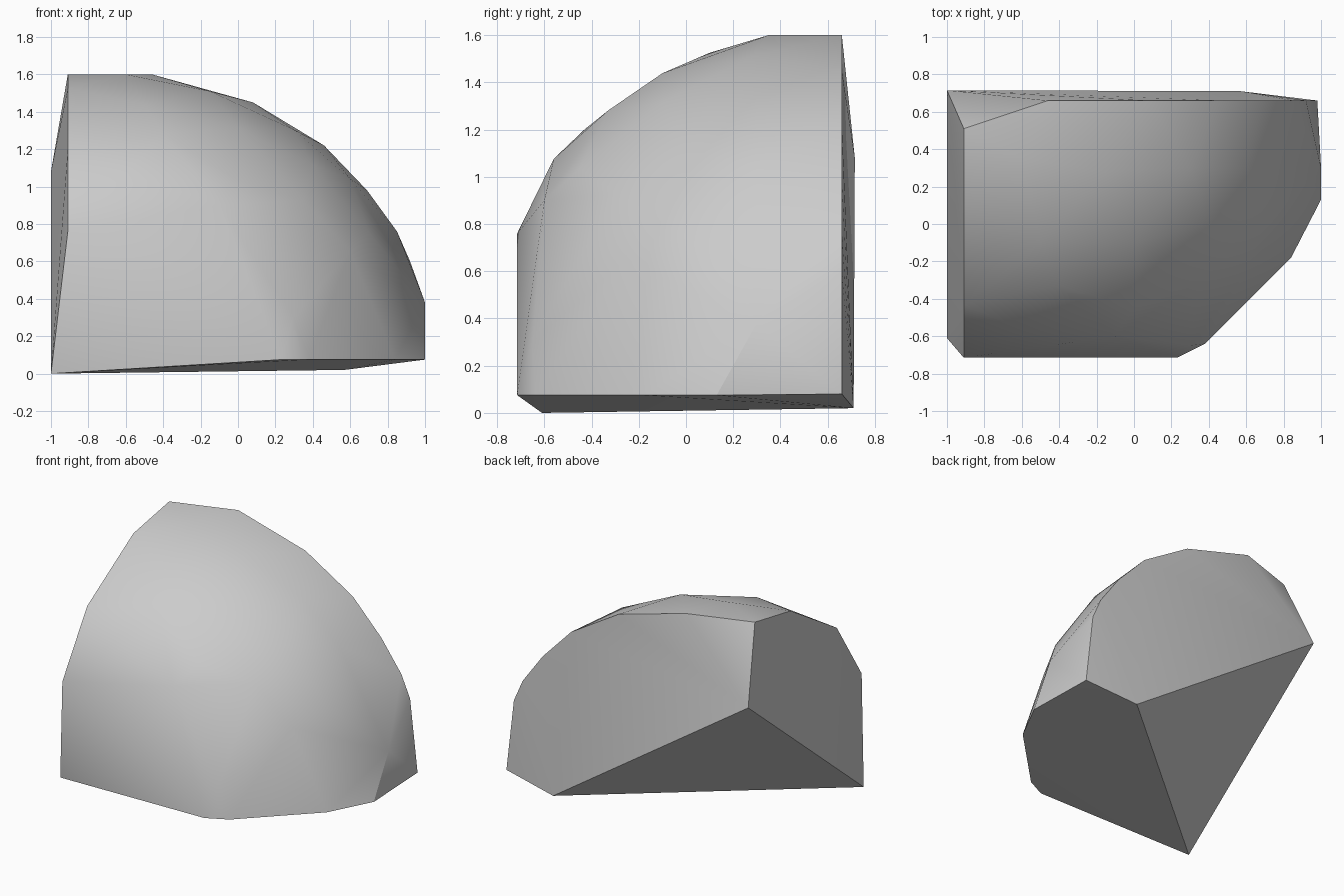
import bpy
import bmesh
from math import radians, sqrt

old_cube = bpy.data.objects.get("Cube")
if old_cube:
    bpy.data.objects.remove(old_cube, do_unlink=True)


def make_material(name, colour):
    material = bpy.data.materials.new(name)
    material.use_nodes = True
    material.diffuse_color = colour
    for node in material.node_tree.nodes:
        if node.type == "BSDF_PRINCIPLED":
            node.inputs["Base Color"].default_value = colour
            node.inputs["Roughness"].default_value = 0.8
    return material


def dome_point(x, y):
    """Lift a plan position onto the rounded outer surface."""
    centre_x, centre_y = -0.6, 0.55
    radius_x, radius_y, radius_z = 1.62, 1.5, 1.6
    inside = 1 - ((x - centre_x) / radius_x) ** 2 - ((y - centre_y) / radius_y) ** 2
    return (x, y, radius_z * sqrt(max(inside, 0)))


# Corners of the slanted triangular break
low_front_corner = (-1, -0.61, 0)
low_back_corner = (0.57, 0.71, 0.02)
high_corner = (-1, 0.715, 1.08)
corners = [low_front_corner, low_back_corner, high_corner]

# Curved rim of the flat side face, as y and z
side_rim = [(-0.91, y, z) for y, z in
            [(-0.715, 0.76), (-0.43, 1.2), (0.1, 1.525), (0.51, 1.6)]]

# Curved rim of the flat back face, as x and z
back_rim = [(x, 0.66, z) for x, z in
            [(-0.46, 1.6), (0.08, 1.45), (0.46, 1.22), (0.69, 0.98),
             (0.85, 0.76), (0.92, 0.6), (0.98, 0.08)]]

# Rim of the underside, as x and y
base_rim = [(x, y, 0.075) for x, y in
            [(1, 0.13), (0.84, -0.18), (0.38, -0.64), (0.23, -0.715)]]

# Rounded surface between the rims
dome = [dome_point(x, y) for x, y in
        [(-0.6, -0.56), (-0.4, -0.33), (-0.5, -0.1), (-0.15, 0.28),
         (0.3, 0.3), (0.6, 0.3), (0, -0.1), (0.4, 0), (0.7, 0),
         (0, -0.45), (0.35, -0.3), (0.6, -0.25), (-0.1, -0.6)]]
dome += [(-0.6, 0.35, 1.6), (1, 0.3, 0.38), (0.3, -0.65, 0.3)]

# Wrap all the points in one solid stone
bm = bmesh.new()
for point in corners + side_rim + back_rim + base_rim + dome:
    bm.verts.new(point)
hull = bmesh.ops.convex_hull(bm, input=bm.verts)
loose = [v for v in bm.verts if not v.link_faces]
bmesh.ops.delete(bm, geom=loose, context="VERTS")
bmesh.ops.recalc_face_normals(bm, faces=bm.faces)

mesh = bpy.data.meshes.new("stone_chunk")
bm.to_mesh(mesh)
bm.free()
mesh.materials.append(make_material("stone grey", (0.6, 0.6, 0.6, 1)))

stone = bpy.data.objects.new("stone_chunk", mesh)
bpy.context.collection.objects.link(stone)

# Soft dome, crisp broken edges
bpy.ops.object.select_all(action="DESELECT")
stone.select_set(True)
bpy.context.view_layer.objects.active = stone
bpy.ops.object.shade_smooth_by_angle(angle=radians(32))
